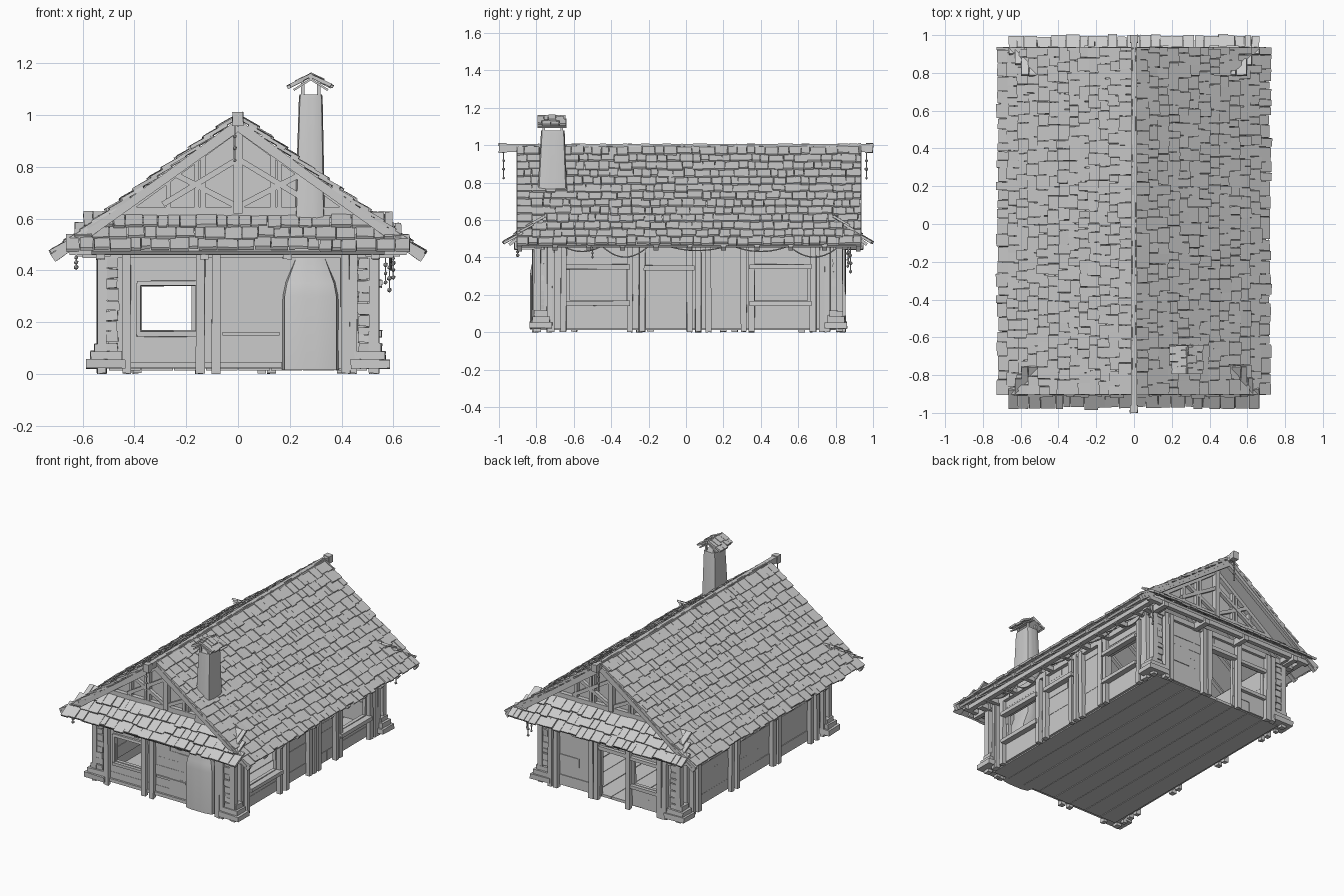
import bpy, bmesh, math, random
from mathutils import Vector as V, Matrix

if "Cube" in bpy.data.objects:
    bpy.data.objects.remove(bpy.data.objects["Cube"])

random.seed(4)
R = random.uniform
PARTS = {}


def part(name):
    return PARTS.setdefault(name, bmesh.new())


def box(name, c, s, M=None, j=0.0):
    """Box of size s at c, optional 3x3 rotation and corner jitter j."""
    bm, M = part(name), M or Matrix.Identity(3)
    vs = []
    for x, y, z in [(a, b, d) for a in (-.5, .5) for b in (-.5, .5) for d in (-.5, .5)]:
        p = V((x * s[0] + R(-j, j), y * s[1] + R(-j, j), z * s[2] + R(-j, j)))
        vs.append(bm.verts.new(V(c) + M @ p))
    for f in ((0, 1, 3, 2), (4, 6, 7, 5), (0, 4, 5, 1), (2, 3, 7, 6), (0, 2, 6, 4), (1, 5, 7, 3)):
        bm.faces.new([vs[i] for i in f])


def beam(name, p, q, w, h, j=0.0):
    """Timber from p to q: w across, h upward."""
    p, q = V(p), V(q)
    M = (q - p).to_track_quat('Z', 'Y').to_matrix()
    box(name, (p + q) / 2, (w, h, (q - p).length), M, j)


def post(name, x, y, w=.032, top=.47):
    box(name, (x, y, top / 2 + .002), (w, w, top), None, .003)


def loft(name, sections, n=20):
    """Rounded-rectangle sections (z, cx, cy, hx, hy) joined into a skin."""
    bm, rings = part(name), []
    for z, cx, cy, hx, hy in sections:
        ring = []
        for i in range(n):
            a = 2 * math.pi * (i + .5) / n
            c, s = math.cos(a), math.sin(a)
            k = (abs(c) ** 7 + abs(s) ** 7) ** (-1 / 7)
            ring.append(bm.verts.new((cx + hx * c * k, cy + hy * s * k, z)))
        rings.append(ring)
    for a, b in zip(rings, rings[1:]):
        for i in range(n):
            bm.faces.new((a[i], a[(i + 1) % n], b[(i + 1) % n], b[i]))
    bm.faces.new(rings[0][::-1])
    bm.faces.new(rings[-1])


def slope(name, low, high, u, l0, l1, rows, width=.062, shrink=0.0, deck=.016):
    """Deck plus overlapping ragged shingles from eave 'low' to 'high', running l0..l1 along u."""
    low, high, u = V(low), V(high), V(u)
    s = (high - low).normalized()
    n = u.cross(s)
    if n.z < 0:
        n.negate()
    L = (high - low).length
    M = Matrix((u, s, n)).transposed()
    mid, span = (l0 + l1) / 2, l1 - l0
    box(name + "_deck", (low + high) / 2 + u * mid - n * deck / 2, (span - 2 * shrink, L, deck), M)
    tilt = M @ Matrix.Rotation(math.radians(-7), 3, 'X')
    step = L / rows
    for r in range(rows):
        a, b = l0 + shrink * r / rows, l1 - shrink * r / rows
        while a < b - .012:
            w = min(width * R(.6, 1.35), b - a)
            ln = step * 1.45 + R(-.006, .012)
            c = low + u * (a + w / 2) + s * ((r + 1.3) * step - ln / 2) + n * (.011 + R(-.002, .004))
            box(name + "_shingles", c, (w - .003, ln, .013), tilt, .0015)
            a += w


def wall(name, along_x, pos, a0, a1, holes):
    """Horizontal boards with rectangular openings (a, b, z0, z1)."""
    levels = (.02, .09, .17, .23, .29, .35, .41, .48)
    for z0, z1 in zip(levels, levels[1:]):
        zc, cuts, a = (z0 + z1) / 2, [], a0
        for h in sorted(holes):
            if h[2] < zc < h[3]:
                cuts.append((a, h[0]))
                a = h[1]
        cuts.append((a, a1))
        for p, q in cuts:
            m = R(.35, .65) * (q - p) + p
            for b, e in ((p, m), (m, q)):
                o = pos + R(-.003, .003)
                c = ((b + e) / 2, o, zc) if along_x else (o, (b + e) / 2, zc)
                d = (e - b, .024, z1 - z0) if along_x else (.024, e - b, z1 - z0)
                box(name, c, d)


X, YF, YB = .50, -.78, .81
Y0, Y1 = -.905, .937

# floor boards
for i in range(8):
    w = 2 * X / 8
    box("floor_boards", (-X + (i + .5) * w, .015, .022), (w - .004, YB - YF, .016 + R(0, .004)))

# plank walls with openings
side_holes = [(-.62, -.32, .17, .35), (-.2, .02, .02, .35), (.36, .65, .17, .35)]
wall("front_wall", True, YF, -X, X, [(-.375, -.16, .17, .35)])
wall("back_wall", True, YB, -X, X, [(-.37, -.18, .17, .35), (-.12, .07, .02, .35)])
wall("right_wall", False, X, YF, YB, side_holes[:1] + side_holes[2:])
wall("left_wall", False, -X, YF, YB, [])
box("side_door", (X - .012, -.09, .19), (.012, .22, .34))

# wall posts
for x in (-.43, -.145, -.085, .415, .445):
    post("front_posts", x, YF - .026)
for x in (-.43, -.39, -.15, .09, .13, .40, .44):
    post("back_posts", x, YB + .026)
for y in (-.72, -.655, -.30, -.235, .02, .065, .12, .31, .35, .68, .73):
    post("right_posts", X + .026, y)
for y in (-.66, -.60, -.25, -.19, .2, .26, .62, .68):
    post("left_posts", -X - .026, y)

# window and door rails
for z in (.155, .35):
    box("front_window_rails", (-.27, YF - .018, z), (.24, .022, .02), None, .002)
    box("back_window_rails", (-.275, YB + .022, z), (.24, .03, .022), None, .002)
    for h in (side_holes[0], side_holes[2]):
        box("side_window_rails", (X + .036, (h[0] + h[1]) / 2, z), (.04, h[1] - h[0] + .04, .026), None, .002)
for x in (-.385, -.155):
    box("front_window_rails", (x, YF - .016, .25), (.018, .02, .2))
box("door_lintels", (X + .036, -.09, .345), (.04, .27, .026), None, .002)
box("door_lintels", (-.025, YB + .022, .36), (.25, .03, .026), None, .002)
box("front_sill", (-.15, YF - .016, .035), (.64, .02, .022))
box("front_rail", (.05, YF - .014, .155), (.22, .014, .014))

# corners: stepped feet, stacked blocks and clustered posts
for sx in (-1, 1):
    for sy, yc in ((-1, -.775), (1, .80)):
        for z, h in ((.038, .075), (.07, .06), (.1, .045)):
            box("corner_feet", (sx * .51, yc, z), (2 * h, 1.6 * h, .034), None, .003)
        z = .12
        while z < .46:
            d = R(.03, .05)
            box("corner_blocks", (sx * (.49 + R(-.004, .004)), yc + sy * .008, z + d / 2), (.05, .05, d - .004), None, .003)
            z += d
        post("corner_posts", sx * .525, yc + sy * .02, .036)
        post("corner_posts", sx * .53, yc - sy * .045, .028)

# wall plates, outer eave purlins and joists
for sx in (-1, 1):
    beam("wall_plates", (sx * .515, -.87, .47), (sx * .515, .90, .47), .045, .035)
    beam("eave_purlins", (sx * .61, -.90, .475), (sx * .61, .93, .475), .035, .03)
for y, e in ((YF - .01, -.885), (YB + .01, .915)):
    beam("wall_plates", (-.6, y, .465), (.6, y, .465), .04, .035)
    beam("eave_purlins", (-.65, e, .475), (.65, e, .475), .03, .03)
    for x in (-.53, -.13, .19, .53):
        box("beam_ends", (x, (y + e) / 2, .465), (.034, .16, .045), None, .002)
for i in range(9):
    y = -.7 + i * .18
    for sx in (-1, 1):
        beam("rafters", (sx * .03, y, .935), (sx * .705, y, .447), .026, .024)
        box("beam_ends", (sx * .565, y, .468), (.12, .03, .03))

# main roof, both slopes
for sx, nm in ((-1, "left"), (1, "right")):
    slope(nm + "_roof", (sx * .70, 0, .465), (0, 0, .985), (0, 1, 0), Y0, Y1, 13)
    for y in (Y0 + .015, Y1 - .015):
        beam("barge_boards", (0, y, .955), (sx * .715, y, .447), .024, .034)

# ridge beam with end blocks
beam("ridge_beam", (0, -.98, .985), (0, .98, .985), .03, .042)
for s in (-1, 1):
    box("ridge_end_blocks", (0, s * .98, .985), (.04, .04, .05), None, .003)

# lower skirt roofs and gables with cross bracing
for nm, s, e, t, g in (("front", -1, -.95, -.77, -.755), ("back", 1, .972, .80, .785)):
    slope(nm + "_skirt", (0, e, .475), (0, t, .605), (1, 0, 0), -.665, .665, 3, .06, .10)
    bm = part(nm + "_gable_panel")
    tri = [[bm.verts.new((x, y, z)) for x, z in ((-.5, .595), (.5, .595), (0, .965))] for y in (g, g - s * .02)]
    bm.faces.new(tri[0])
    bm.faces.new(tri[1][::-1])
    for i in range(3):
        k = (i + 1) % 3
        bm.faces.new((tri[0][k], tri[0][i], tri[1][i], tri[1][k]))
    y = g + s * .014
    tr = nm + "_gable_truss"
    beam(tr, (-.46, y, .627), (.46, y, .627), .03, .035)
    box(tr, (0, y + s * .006, .79), (.034, .034, .34))
    for m in (-1, 1):
        beam(tr, (m * .45, y, .62), (0, y, .95), .03, .028)
        for x, top in ((.135, .85), (.16, .83), (.27, .75)):
            box(tr, (m * x, y, (top + .64) / 2), (.018, .026, top - .64))
        beam(tr, (m * .29, y + s * .008, .655), (0, y + s * .008, .83), .022, .022)
        beam(tr, (m * .25, y + s * .004, .775), (0, y + s * .004, .645), .022, .022)

# chimney: broad hearth base, tapering stack and little roof
loft("chimney", [(.015, .28, -.73, .11, .105), (.30, .28, -.73, .11, .105), (.35, .28, -.728, .1, .1),
                 (.45, .28, -.717, .06, .086), (.60, .278, -.716, .058, .086), (1.06, .281, -.712, .046, .064),
                 (1.08, .281, -.712, .044, .062)])
for x in (.25, .312):
    for y in (-.76, -.664):
        box("chimney_cap_posts", (x, y, 1.1), (.012, .012, .06))
for s in (-1, 1):
    slope("chimney_cap", (.281 + s * .068, 0, 1.1), (.281, 0, 1.143), (0, 1, 0), -.795, -.64, 2, .035, 0, .008)
beam("chimney_cap_ridge", (.281, -.79, 1.146), (.281, -.645, 1.146), .014, .014)


# hanging charms on strings
def charm(x, y, top, bottom):
    beam("hanging_strings", (x, y, top), (x, y, bottom), .005, .005)
    for t in (.35, .65, .97):
        r = R(.007, .011)
        bmesh.ops.create_icosphere(part("hanging_beads"), subdivisions=1, radius=r,
                                   matrix=Matrix.Translation((x, y, top + (bottom - top) * t)))


for c in ((-.012, -.975, .97, .82), (-.012, .965, .97, .82), (-.625, -.9, .47, .41), (.57, .865, .46, .35),
          (.585, .88, .46, .32), (.6, .87, .46, .37), (.6, -.5, .47, .40)):
    charm(*c)

# rope swags under the right eave
for i, (a, b, d) in enumerate(((-.66, -.45, .03), (-.45, -.2, .06), (-.1, .22, .025), (.25, .55, .03), (.55, .82, .06))):
    cu = bpy.data.curves.new("rope_swag", 'CURVE')
    cu.dimensions, cu.bevel_depth, cu.bevel_resolution = '3D', .004, 1
    sp = cu.splines.new('POLY')
    sp.points.add(10)
    for k, p in enumerate(sp.points):
        t = k / 10
        p.co = (.59, a + (b - a) * t, .462 - 4 * d * t * (1 - t), 1)
    bpy.context.collection.objects.link(bpy.data.objects.new("rope_swag_%d" % (i + 1), cu))

# turn every part into an object
for name, bm in PARTS.items():
    bmesh.ops.recalc_face_normals(bm, faces=bm.faces)
    me = bpy.data.meshes.new(name)
    bm.to_mesh(me)
    bm.free()
    ob = bpy.data.objects.new(name, me)
    bpy.context.collection.objects.link(ob)
    if name == "chimney":
        bpy.context.view_layer.objects.active = ob
        ob.select_set(True)
        bpy.ops.object.shade_smooth_by_angle(angle=math.radians(40))
